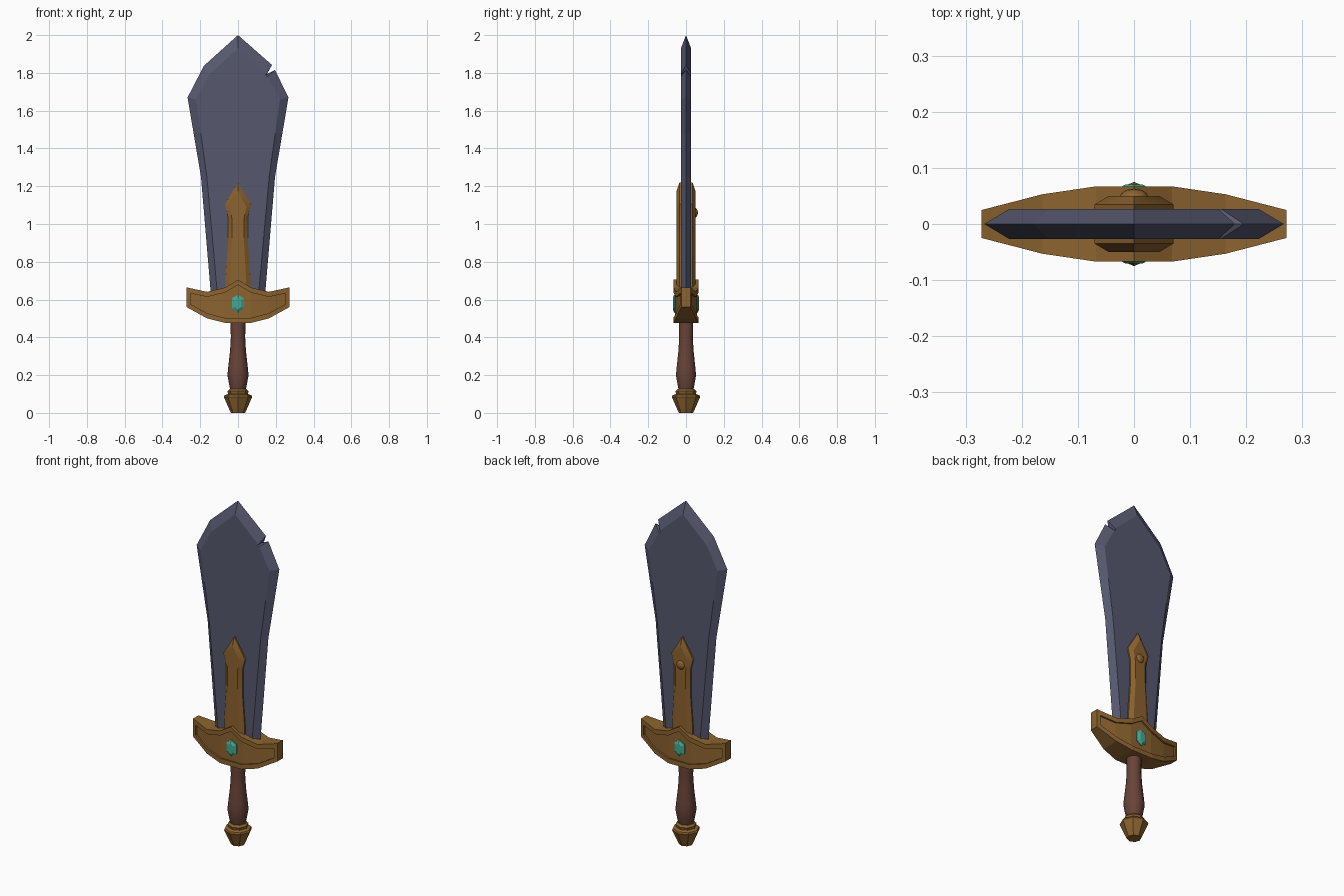
import bpy, bmesh, math

cube = bpy.data.objects.get("Cube")
if cube:
    bpy.data.objects.remove(cube, do_unlink=True)


def material(name, rgb):
    m = bpy.data.materials.new(name)
    m.use_nodes = True
    m.diffuse_color = (*rgb, 1)
    m.node_tree.nodes["Principled BSDF"].inputs["Base Color"].default_value = (*rgb, 1)
    return m


STEEL = material("blue grey steel", (0.092, 0.098, 0.156))
GOLD = material("old gold", (0.262, 0.125, 0.028))
WOOD = material("brown grip", (0.141, 0.056, 0.038))
JADE = material("green gem", (0.06, 0.40, 0.29))


def loft(name, loops, mat, smooth=None):
    """Bridge equal-length closed loops of points and cap both ends."""
    bm = bmesh.new()
    rings = [[bm.verts.new(p) for p in loop] for loop in loops]
    for a, b in zip(rings, rings[1:]):
        for i in range(len(a)):
            j = (i + 1) % len(a)
            bm.faces.new((a[i], a[j], b[j], b[i]))
    bm.faces.new(rings[0])
    bm.faces.new(rings[-1])
    bmesh.ops.remove_doubles(bm, verts=bm.verts, dist=1e-5)
    bmesh.ops.dissolve_degenerate(bm, edges=bm.edges, dist=1e-5)
    bmesh.ops.recalc_face_normals(bm, faces=bm.faces)
    mesh = bpy.data.meshes.new(name)
    bm.to_mesh(mesh)
    bm.free()
    mesh.materials.append(mat)
    obj = bpy.data.objects.new(name, mesh)
    bpy.context.collection.objects.link(obj)
    if smooth:
        bpy.ops.object.select_all(action="DESELECT")
        obj.select_set(True)
        bpy.context.view_layer.objects.active = obj
        bpy.ops.object.shade_smooth_by_angle(angle=math.radians(smooth))
    return obj


def at_y(outline, y):
    return [(x, y, z) for x, z in outline]


def mirrored(half):
    """Complete a right-hand outline, listed downwards, with its left half."""
    return half + [(-x, z) for x, z in reversed(half) if x > 0]


def lathe(name, profile, sides, mat, smooth=None):
    turn = [2 * math.pi * i / sides for i in range(sides)]
    loops = [[(r * math.cos(a), r * math.sin(a), z) for a in turn] for r, z in profile]
    return loft(name, loops, mat, smooth)


# Blade: sharp outer edge, flat faces inside it, chipped on one shoulder
left_edge = [(-0.143, 0.62), (-0.196, 1.25), (-0.235, 1.48), (-0.267, 1.67), (-0.18, 1.838)]
left_flat = [(-0.108, 0.62), (-0.165, 1.25), (-0.197, 1.48), (-0.222, 1.66), (-0.152, 1.79)]
chip_edge = [(0.18, 1.842), (0.154, 1.795), (0.196, 1.815)]
chip_flat = [(0.15, 1.794), (0.147, 1.789), (0.155, 1.782)]


def blade_outline(left, tip, chip):
    right = [(-x, z) for x, z in reversed(left[:-1])]
    return left + [(0, tip)] + chip + right


edge = blade_outline(left_edge, 2.0, chip_edge)
flat = blade_outline(left_flat, 1.93, chip_flat)
loft("blade", [at_y(flat, -0.027), at_y(edge, 0), at_y(flat, 0.027)], STEEL)

# Gold spine clasping the blade
spine = mirrored([(0, 1.22), (0.07, 1.105), (0.053, 1.04), (0.053, 0.9), (0.066, 0.72), (0.066, 0.64)])
ridge = mirrored([(0, 1.175), (0.045, 1.09), (0.032, 1.03), (0.032, 0.9), (0.042, 0.72), (0.042, 0.64)])
loft("blade_spine", [at_y(ridge, -0.05), at_y(spine, -0.035),
                     at_y(spine, 0.035), at_y(ridge, 0.05)], GOLD, 25)

# Rivet on the back of the spine
bpy.ops.mesh.primitive_uv_sphere_add(segments=12, ring_count=8, radius=1, location=(0, 0.047, 1.06))
rivet = bpy.context.object
rivet.name = "spine_rivet"
rivet.scale = (0.026, 0.016, 0.026)
rivet.data.materials.append(GOLD)
bpy.ops.object.shade_smooth()


# Guard: cross-sections along x with a recessed panel front and back
def guard_section(x, depth, low, high, recess):
    rim = 0.027
    front = [(depth, low), (depth, low + rim), (depth - recess, low + rim),
             (depth - recess, high - rim), (depth, high - rim), (depth, high)]
    return [(x, -y, z) for y, z in front] + [(x, y, z) for y, z in reversed(front)]


stations = [(0.272, 0.025, 0.56, 0.665, 0), (0.252, 0.03, 0.549, 0.66, 0),
            (0.252, 0.03, 0.549, 0.66, 0.01), (0.163, 0.053, 0.5, 0.641, 0.01),
            (0.068, 0.067, 0.476, 0.664, 0.01), (0, 0.067, 0.476, 0.705, 0.01)]
sections = [guard_section(-s[0], *s[1:]) for s in stations]
sections += [guard_section(*s) for s in reversed(stations[:-1])]
loft("guard", sections, GOLD)

# Cut gem set through the guard, showing on both sides
gem = mirrored([(0, 0.627), (0.032, 0.606), (0.032, 0.552), (0, 0.53)])
facet = [(x * 0.5, 0.579 + (z - 0.579) * 0.68) for x, z in gem]
loft("guard_gem", [at_y(facet, -0.07), at_y(gem, -0.061),
                   at_y(gem, 0.061), at_y(facet, 0.07)], JADE)

# Turned grip and pommel
lathe("grip", [(0.038, 0.11), (0.045, 0.14), (0.056, 0.2), (0.051, 0.25), (0.042, 0.33),
               (0.038, 0.4), (0.04, 0.49)], 10, WOOD, 40)
lathe("pommel", [(0.038, 0), (0.043, 0.012), (0.047, 0.02), (0.075, 0.085), (0.071, 0.094),
                 (0.052, 0.1), (0.056, 0.115), (0.045, 0.126)], 8, GOLD)
